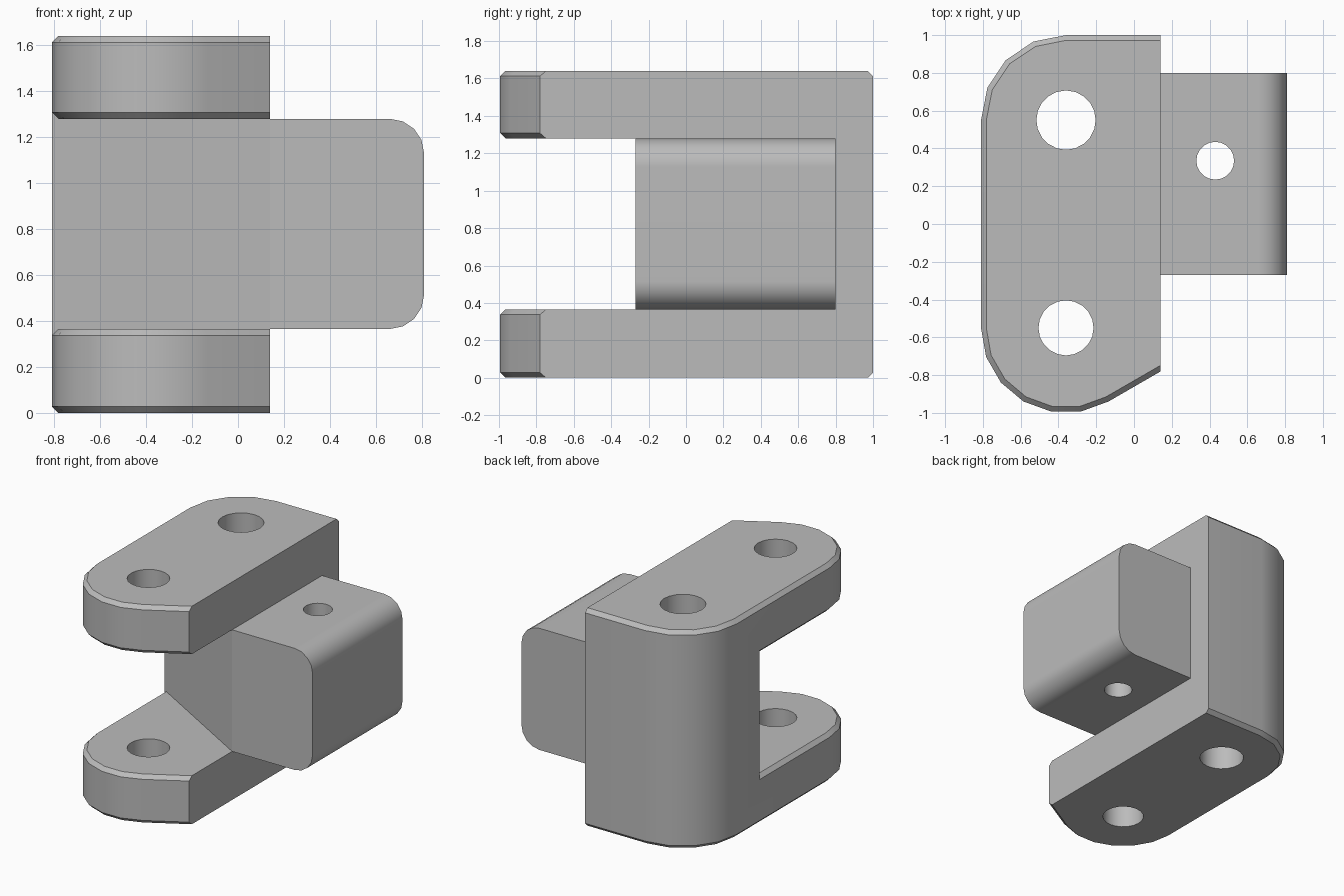
import bpy
import bmesh
from math import cos, sin, tan, radians
from mathutils import Vector

cube = bpy.data.objects.get("Cube")
if cube:
    bpy.data.objects.remove(cube, do_unlink=True)

# Main dimensions
HEIGHT = 1.64
SLOT_LOW, SLOT_HIGH = 0.365, 1.28
SIDE_X = 0.14                # flat face that carries the block
PIN_X, PIN_Y = -0.36, 0.55   # both pin axes share x and mirror in y
RADIUS = 0.45
CHAMFER = 0.028
WALL_LEFT, WALL_RIGHT = 0.28, -0.27

grey = bpy.data.materials.new("plain grey")
grey.use_nodes = True
grey.diffuse_color = (0.5, 0.5, 0.5, 1)
grey.node_tree.nodes["Principled BSDF"].inputs["Base Color"].default_value = (0.5, 0.5, 0.5, 1)


def arc(cx, cy, r, start, end, steps):
    angles = [radians(start + (end - start) * i / steps) for i in range(steps + 1)]
    return [(cx + r * cos(a), cy + r * sin(a)) for a in angles]


def loft(name, loops):
    """Closed solid through matching loops of points."""
    bm = bmesh.new()
    rings = [[bm.verts.new(p) for p in loop] for loop in loops]
    for low, high in zip(rings, rings[1:]):
        for i in range(len(low)):
            j = (i + 1) % len(low)
            bm.faces.new((low[i], low[j], high[j], high[i]))
    bm.faces.new(rings[0])
    bm.faces.new(rings[-1])
    bmesh.ops.recalc_face_normals(bm, faces=bm.faces)
    mesh = bpy.data.meshes.new(name)
    bm.to_mesh(mesh)
    bm.free()
    mesh.materials.append(grey)
    obj = bpy.data.objects.new(name, mesh)
    bpy.context.collection.objects.link(obj)
    return obj


def prism(name, outline, z0, z1):
    return loft(name, [[(x, y, z) for x, y in outline] for z in (z0, z1)])


def hole_cutter(x, y, r):
    obj = prism("hole_cutter", arc(x, y, r, 0, 342, 19), -0.2, HEIGHT + 0.2)
    obj.hide_render = True
    return obj


def combine(target, other, operation):
    bpy.context.view_layer.objects.active = target
    mod = target.modifiers.new(operation, "BOOLEAN")
    mod.operation = operation
    mod.solver = "EXACT"
    mod.object = other
    bpy.ops.object.modifier_apply(modifier=mod.name)
    bpy.data.objects.remove(other, do_unlink=True)


def finish(obj):
    bm = bmesh.new()
    bm.from_mesh(obj.data)
    bmesh.ops.remove_doubles(bm, verts=bm.verts, dist=0.0005)
    bmesh.ops.dissolve_limit(bm, angle_limit=radians(1), verts=bm.verts, edges=bm.edges)
    bm.to_mesh(obj.data)
    bm.free()
    bpy.ops.object.select_all(action="DESELECT")
    obj.select_set(True)
    bpy.context.view_layer.objects.active = obj
    bpy.ops.object.shade_smooth_by_angle(angle=radians(30))
    mod = obj.modifiers.new("even shading", "WEIGHTED_NORMAL")
    mod.keep_sharp = True


def back_outline(r):
    return [(SIDE_X, PIN_Y + r)] + arc(PIN_X, PIN_Y, r, 90, 180, 4)


def plate_outline(r):
    """Rounded back corner, rounded front, then a tangent line to the flat face."""
    front = arc(PIN_X, -PIN_Y, r, 180, 300, 6)
    x, y = front[-1]
    return back_outline(r) + front + [(SIDE_X, y + (SIDE_X - x) * tan(radians(30)))]


def plate(name, z0, z1):
    levels = [(z0, CHAMFER), (z0 + CHAMFER, 0), (z1 - CHAMFER, 0), (z1, CHAMFER)]
    return loft(name, [[(x, y, z) for x, y in plate_outline(RADIUS - c)] for z, c in levels])


# Forked body: two chamfered plates joined by a web with a slanted front wall
body = plate("forked_body", 0, SLOT_LOW)
upper_plate = plate("upper_plate", SLOT_HIGH, HEIGHT)
web_outline = back_outline(RADIUS) + [(PIN_X - RADIUS, WALL_LEFT), (SIDE_X, WALL_RIGHT)]
web = prism("web", web_outline, SLOT_LOW - CHAMFER, SLOT_HIGH + CHAMFER)
combine(body, web, "UNION")
combine(body, upper_plate, "UNION")

# Pin holes through the body
for y, r in ((PIN_Y, 0.157), (-PIN_Y, 0.146)):
    combine(body, hole_cutter(PIN_X, y, r), "DIFFERENCE")
finish(body)

# Side block with two rounded outer edges and a vertical bolt hole
END_X, ROUND = 0.81, 0.15
profile = [(SIDE_X, SLOT_HIGH), (SIDE_X, SLOT_LOW)]
profile += arc(END_X - ROUND, SLOT_LOW + ROUND, ROUND, -90, 0, 4)
profile += arc(END_X - ROUND, SLOT_HIGH - ROUND, ROUND, 0, 90, 4)
block = loft("side_block", [[(x, y, z) for x, z in profile] for y in (WALL_RIGHT, 0.8)])
combine(block, hole_cutter(0.43, 0.335, 0.1), "DIFFERENCE")
finish(block)
